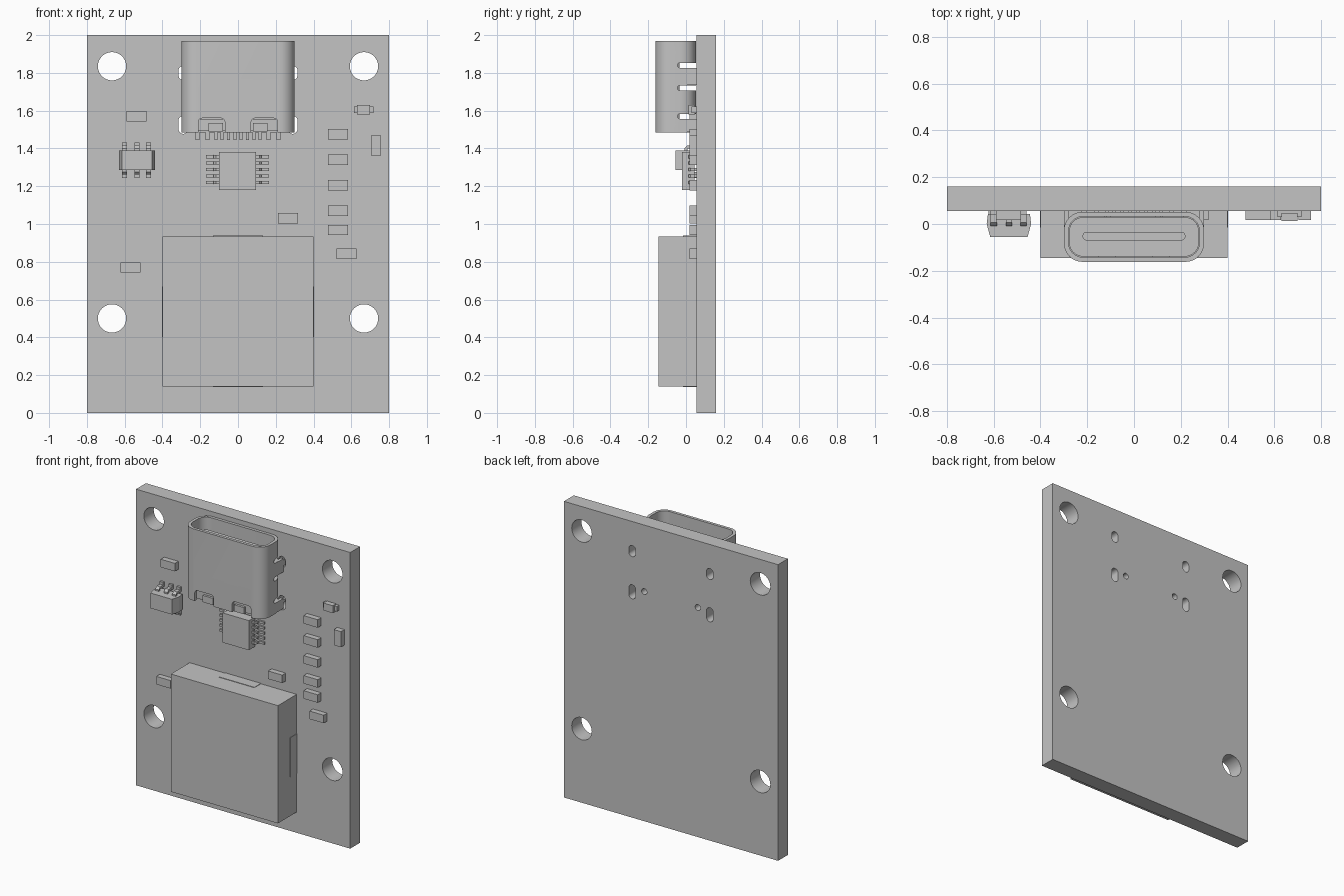
import bpy, bmesh, math

default = bpy.data.objects.get("Cube")
if default:
    bpy.data.objects.remove(default, do_unlink=True)

grey = bpy.data.materials.new("plain grey")
grey.use_nodes = True
colour = (0.55, 0.55, 0.55, 1)
grey.diffuse_color = colour
grey.node_tree.nodes["Principled BSDF"].inputs["Base Color"].default_value = colour

FACE = 0.055   # front surface of the board
BACK = 0.16


def prism(name, points, axis, a, b):
    """Extrude a 2D outline from a to b along the named axis."""
    place = {"x": lambda u, v, t: (t, u, v),
             "y": lambda u, v, t: (u, t, v),
             "z": lambda u, v, t: (u, v, t)}[axis]
    bm = bmesh.new()
    rings = [[bm.verts.new(place(u, v, t)) for u, v in points] for t in (a, b)]
    for ring in rings:
        bm.faces.new(ring)
    n = len(points)
    for i in range(n):
        j = (i + 1) % n
        bm.faces.new((rings[0][i], rings[0][j], rings[1][j], rings[1][i]))
    bmesh.ops.recalc_face_normals(bm, faces=bm.faces)
    mesh = bpy.data.meshes.new(name)
    bm.to_mesh(mesh)
    bm.free()
    mesh.materials.append(grey)
    obj = bpy.data.objects.new(name, mesh)
    bpy.context.collection.objects.link(obj)
    return obj


def box(name, x0, x1, y0, y1, z0, z1):
    return prism(name, [(x0, y0), (x1, y0), (x1, y1), (x0, y1)], "z", z0, z1)


def rounded(cu, cv, w, h, r, steps=8):
    """Outline of a rounded rectangle; r = half the width gives a slot or circle."""
    points = []
    for k, (su, sv) in enumerate([(1, 1), (-1, 1), (-1, -1), (1, -1)]):
        for i in range(steps + 1):
            a = math.pi / 2 * (k + i / steps)
            p = (cu + su * (w / 2 - r) + r * math.cos(a),
                 cv + sv * (h / 2 - r) + r * math.sin(a))
            if not points or math.dist(p, points[-1]) > 1e-5:
                points.append(p)
    if math.dist(points[0], points[-1]) < 1e-5:
        points.pop()
    return points


def cut(obj, cutters):
    """Subtract the cutters, then discard them."""
    for cutter in cutters:
        mod = obj.modifiers.new("cut", "BOOLEAN")
        mod.operation = "DIFFERENCE"
        mod.solver = "EXACT"
        mod.object = cutter
    deps = bpy.context.evaluated_depsgraph_get()
    mesh = bpy.data.meshes.new_from_object(obj.evaluated_get(deps))
    obj.modifiers.clear()
    obj.data = mesh
    for cutter in cutters:
        bpy.data.objects.remove(cutter, do_unlink=True)


def smooth(obj):
    obj.data.shade_smooth()
    obj.data.set_sharp_from_angle(angle=math.radians(35))


# Circuit board with mounting holes, shell slots and locating holes
board = box("board", -0.8, 0.8, FACE, BACK, 0, 2)
holes = []
for s in (-1, 1):
    for x, z, w, h in [(0.667, 1.835, 0.15, 0.15), (0.667, 0.5, 0.15, 0.15),
                       (0.29, 1.8, 0.05, 0.075), (0.29, 1.525, 0.05, 0.095),
                       (0.2, 1.55, 0.04, 0.04)]:
        holes.append(prism("hole", rounded(s * x, z, w, h, w / 2), "y", 0, 0.3))
cut(board, holes)
smooth(board)

# Socket shell: rounded tube, side slits and notches in the lower front edge
shell = prism("socket_shell", rounded(0, -0.055, 0.6, 0.214, 0.08), "z", 1.485, 1.97)
cutters = [prism("bore", rounded(0, -0.055, 0.56, 0.174, 0.062), "z", 1.4, 2.1)]
for z in (1.84, 1.72, 1.57):
    cutters.append(prism("slit", rounded(0.02, z, 0.13, 0.026, 0.013), "x", -0.5, 0.5))
for s in (-1, 1):
    cutters.append(prism("notch", rounded(s * 0.14, 1.51, 0.14, 0.1, 0.02), "y", -0.3, -0.1))
cut(shell, cutters)
smooth(shell)

# Socket insides: rear block, tongue, front tabs and shell legs
smooth(prism("socket_block", rounded(0, -0.055, 0.555, 0.168, 0.06), "z", 1.495, 1.555))
smooth(prism("socket_tongue", rounded(0, -0.052, 0.44, 0.036, 0.017), "z", 1.55, 1.92))
for s in (-1, 1):
    x = sorted((s * 0.08, s * 0.155))
    box("notch_tab", *x, -0.155, -0.135, 1.49, 1.535)
    x = sorted((s * 0.28, s * 0.3))
    for z0, z1 in [(1.735, 1.825), (1.488, 1.556)]:
        box("shell_leg", *x, -0.045, FACE, z0, z1)
        box("shell_leg_tip", *x, FACE, 0.09, z0 + 0.04, z1 - 0.01)
    # Solder pins of the socket
    for i, x in enumerate((0.215, 0.161, 0.117, 0.084, 0.05, 0.017)):
        w = 0.011 if i < 2 else 0.008
        box("socket_pin", s * x - w, s * x + w, 0.035, FACE, 1.445, 1.5)


def lead_outline(inner, foot, outer, top, t):
    """Bent lead: out from the body, down, then a flat foot on the board."""
    return [(inner, top), (foot, top), (foot + t, top + t), (foot + t, FACE - t),
            (outer, FACE - t), (outer, FACE), (foot, FACE), (foot, top + t),
            (inner, top + t)]


# Ten lead chip
box("chip_body", -0.1, 0.095, -0.02, 0.045, 1.18, 1.38)
for s in (-1, 1):
    for i in range(5):
        z = 1.22 + i * 0.034
        outline = [(-0.002 + s * u, y) for u, y in lead_outline(0.09, 0.115, 0.167, 0.012, 0.012)]
        prism("chip_lead", outline, "z", z - 0.008, z + 0.008)

# Six lead regulator with drafted sides
hexagon = [(-0.615, -0.055), (-0.455, -0.055), (-0.44, 0), (-0.445, 0.042),
           (-0.625, 0.042), (-0.63, 0)]
prism("regulator_body", hexagon, "z", 1.287, 1.39)
for s in (-1, 1):
    for x in (-0.6, -0.535, -0.473):
        outline = [(y, 1.338 + s * u) for u, y in lead_outline(0.045, 0.062, 0.094, -0.008, 0.015)]
        prism("regulator_lead", outline, "x", x - 0.013, x + 0.013)

# Small resistors and capacitors
column = [(0.53, z) for z in (1.475, 1.34, 1.205, 1.07, 0.968)]
for x, z in column + [(-0.537, 1.57), (0.575, 0.842), (0.265, 1.03), (-0.57, 0.77)]:
    box("passive", x - 0.053, x + 0.053, 0.018, FACE, z - 0.027, z + 0.027)
box("upright_passive", 0.703, 0.757, 0.018, FACE, 1.363, 1.468)

# Diode
box("diode_body", 0.63, 0.7, 0.012, 0.048, 1.58, 1.63)
box("diode_leads", 0.613, 0.717, 0.03, FACE, 1.588, 1.622)

# Large block module with side contacts
box("module", -0.4, 0.4, -0.145, FACE, 0.14, 0.935)
box("module_side_contact", -0.403, 0.403, -0.015, FACE, 0.403, 0.67)
box("module_end_contact", -0.133, 0.133, -0.015, FACE, 0.137, 0.938)
